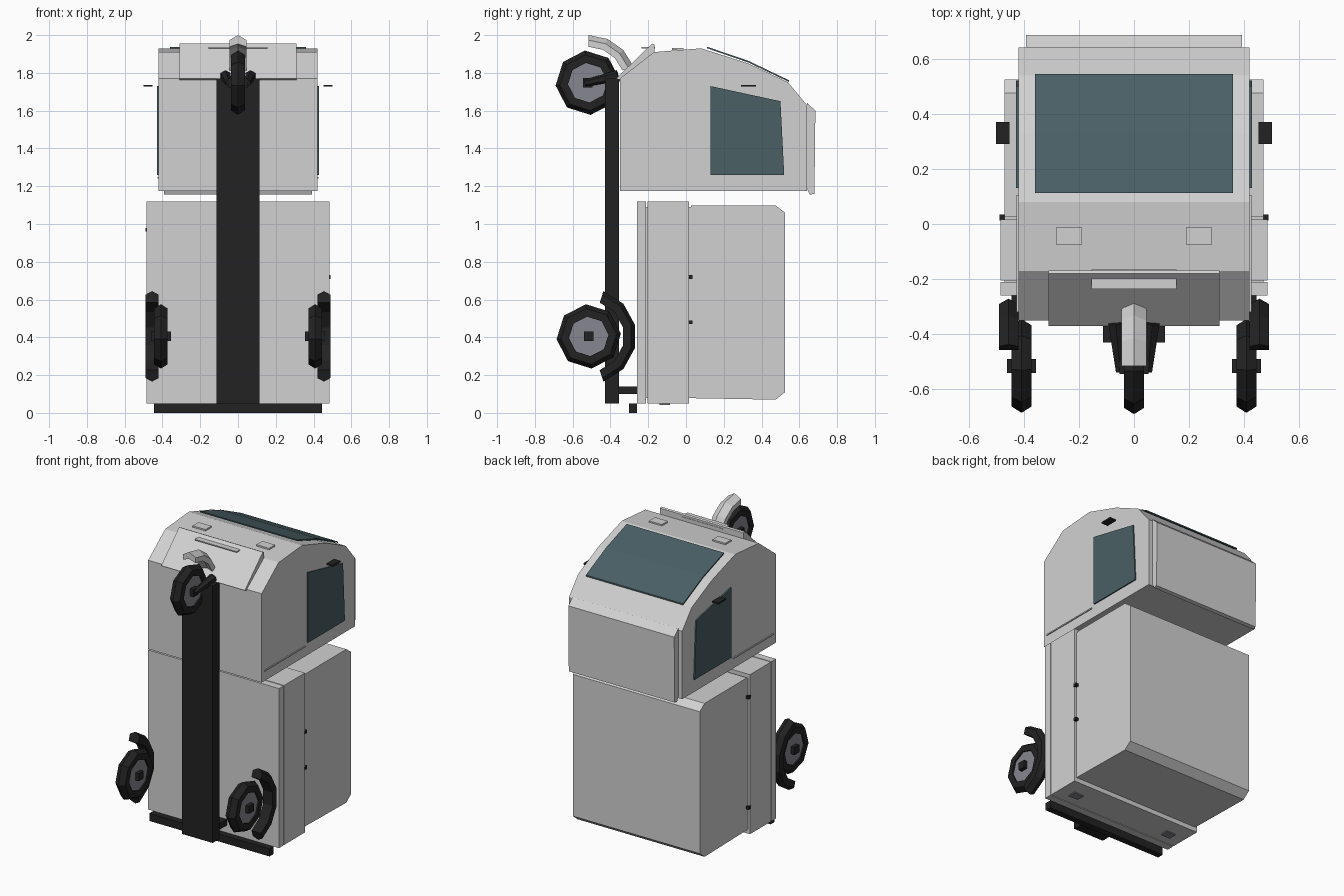
import bpy, bmesh, math
from mathutils import Vector

if "Cube" in bpy.data.objects:
    bpy.data.objects.remove(bpy.data.objects["Cube"])


def material(name, rgb):
    m = bpy.data.materials.new(name)
    m.diffuse_color = (*rgb, 1)
    m.use_nodes = True
    m.node_tree.nodes["Principled BSDF"].inputs["Base Color"].default_value = m.diffuse_color
    return m


BODY = material("light grey paint", (0.64, 0.64, 0.64))
BLACK = material("black rubber", (0.016, 0.016, 0.016))
GLASS = material("dark teal glass", (0.068, 0.115, 0.13))
HUB = material("hub grey", (0.24, 0.24, 0.28))


def finish(name, bm, mat):
    bmesh.ops.recalc_face_normals(bm, faces=bm.faces)
    me = bpy.data.meshes.new(name)
    bm.to_mesh(me)
    bm.free()
    me.materials.append(mat)
    ob = bpy.data.objects.new(name, me)
    bpy.context.collection.objects.link(ob)
    return ob


def prism(name, profile, x0, x1, mat):
    """Extrude a (y, z) outline from x0 to x1."""
    bm = bmesh.new()
    face = bm.faces.new([bm.verts.new((x0, y, z)) for y, z in profile])
    out = bmesh.ops.extrude_face_region(bm, geom=[face])
    verts = [v for v in out["geom"] if isinstance(v, bmesh.types.BMVert)]
    bmesh.ops.translate(bm, verts=verts, vec=(x1 - x0, 0, 0))
    return finish(name, bm, mat)


def box(name, x, y, z, mat):
    (y0, y1), (z0, z1) = y, z
    return prism(name, [(y0, z0), (y1, z0), (y1, z1), (y0, z1)], x[0], x[1], mat)


def sweep(name, section, centre, start, end, steps, mat):
    """Sweep a closed (x, radius) section about the x axis; a full turn closes."""
    cx, cy, cz = centre
    full = abs(end - start) >= 360
    bm = bmesh.new()
    rings = []
    for i in range(steps if full else steps + 1):
        a = math.radians(start + (end - start) * i / steps)
        rings.append([bm.verts.new((cx + x, cy + r * math.cos(a), cz + r * math.sin(a)))
                      for x, r in section])
    n = len(section)
    for i in range(steps):
        a, b = rings[i], rings[(i + 1) % len(rings)]
        for j in range(n):
            k = (j + 1) % n
            bm.faces.new((a[j], a[k], b[k], b[j]))
    if not full:
        bm.faces.new(rings[0])
        bm.faces.new(rings[-1])
    return finish(name, bm, mat)


def wheel(name, x, y, z):
    tyre = [(-.036, .105), (-.036, .148), (0, .171), (.036, .148), (.036, .105)]
    sweep(name + "_tyre", tyre, (x, y, z), 5, 365, 8, BLACK)
    disc = [(y + .112 * math.cos(math.radians(5 + 45 * i)),
             z + .112 * math.sin(math.radians(5 + 45 * i))) for i in range(8)]
    prism(name + "_hub", disc, x - .027, x + .027, HUB)
    box(name + "_axle", (x - .053, x + .053), (y - .025, y + .025), (z - .025, z + .025), BLACK)


# Chassis spine and tail bumper
box("chassis_spine", (-.113, .113), (-.43, -.355), (.05, 1.77), BLACK)
box("spine_joint", (-.10, .10), (-.36, -.25), (.10, .14), BLACK)
box("tail_bumper", (-.445, .445), (-.303, -.26), (0, .05), BLACK)

# Cargo box: base slab, tray and chamfered cover, with narrow seams between
box("cargo_core", (-.47, .47), (-.25, .05), (.08, 1.09), BODY)
box("cargo_base", (-.485, .485), (-.26, -.211), (.05, 1.118), BODY)
box("cargo_tray", (-.485, .485), (-.205, .016), (.05, 1.118), BODY)
prism("cargo_cover", [(.026, .078), (.475, .07), (.525, .11), (.525, 1.06), (.475, 1.097),
                      (.026, 1.097)], -.47, .47, BODY)
for side, heights in ((1, (.72, .48)), (-1, (.97, .23))):
    for z in heights:
        box("cargo_latch", (side * .465, side * .489), (.012, .034), (z - .01, z + .01), BLACK)
for side in (-1, 1):
    box("tail_lamp", (side * .33, side * .40), (-.14, -.085), (.043, .052), HUB)

# Cab shell with its rounded side outline
prism("cab", [(-.35, 1.175), (-.35, 1.77), (-.17, 1.91), (.08, 1.93), (.33, 1.85), (.54, 1.75),
              (.64, 1.63), (.64, 1.175)], -.42, .42, BODY)
prism("cab_roof", [(.635, 1.20), (.655, 1.155), (.68, 1.16), (.685, 1.60), (.64, 1.642)],
      -.392, .392, BODY)

# Sloping nose panel, badge plate and lamp plates
prism("nose_panel", [(-.37, 1.77), (-.18, 1.955), (-.168, 1.95), (-.168, 1.90), (-.34, 1.76)],
      -.31, .31, BODY)
box("nose_plate", (-.155, .155), (-.235, -.165), (1.930, 1.937), BODY)
for side in (-1, 1):
    box("lamp_plate", (side * .188, side * .283), (-.075, -.012), (1.922, 1.932), BODY)

# Windscreen and side windows as thin plates
prism("windscreen", [(.112, 1.930), (.112, 1.938), (.33, 1.864), (.545, 1.761), (.545, 1.752),
                     (.33, 1.855)], -.36, .36, GLASS)
for side in (-1, 1):
    prism("side_window", [(.13, 1.73), (.50, 1.65), (.52, 1.26), (.13, 1.26)],
          side * .419, side * .428, GLASS)
    box("door_strip", (side * .418, side * .426), (-.32, .105), (1.24, 1.248), BODY)
    box("wing_mirror", (side * .452, side * .50), (.29, .37), (1.727, 1.737), BLACK)

# Rear wheels with black mudguards
guard = [(-.035, .188), (-.035, .232), (0, .252), (.035, .232), (.035, .188)]
for side in (-1, 1):
    wheel("rear_wheel", side * .408, -.515, .405)
    sweep("rear_mudguard", guard, (side * .455, -.515, .405), -72, 72, 5, BLACK)

# Front wheel, painted mudguard and fork arms
wheel("front_wheel", 0, -.52, 1.748)
front_guard = [(-.046, .19), (-.046, .225), (0, .252), (.046, .225), (.046, .19), (0, .205)]
sweep("front_mudguard", front_guard, (0, -.515, 1.748), 20, 90, 3, BODY)
for side in (-1, 1):
    bm = bmesh.new()
    a, b = Vector((side * .05, -.535, 1.745)), Vector((side * .067, -.36, 1.785))
    out = bmesh.ops.create_cone(bm, cap_ends=True, segments=6, radius1=.018, radius2=.03,
                                depth=(b - a).length)
    turn = (b - a).to_track_quat('Z', 'Y')
    for v in out["verts"]:
        v.co = turn @ v.co + (a + b) / 2
    finish("fork_arm", bm, BLACK)
